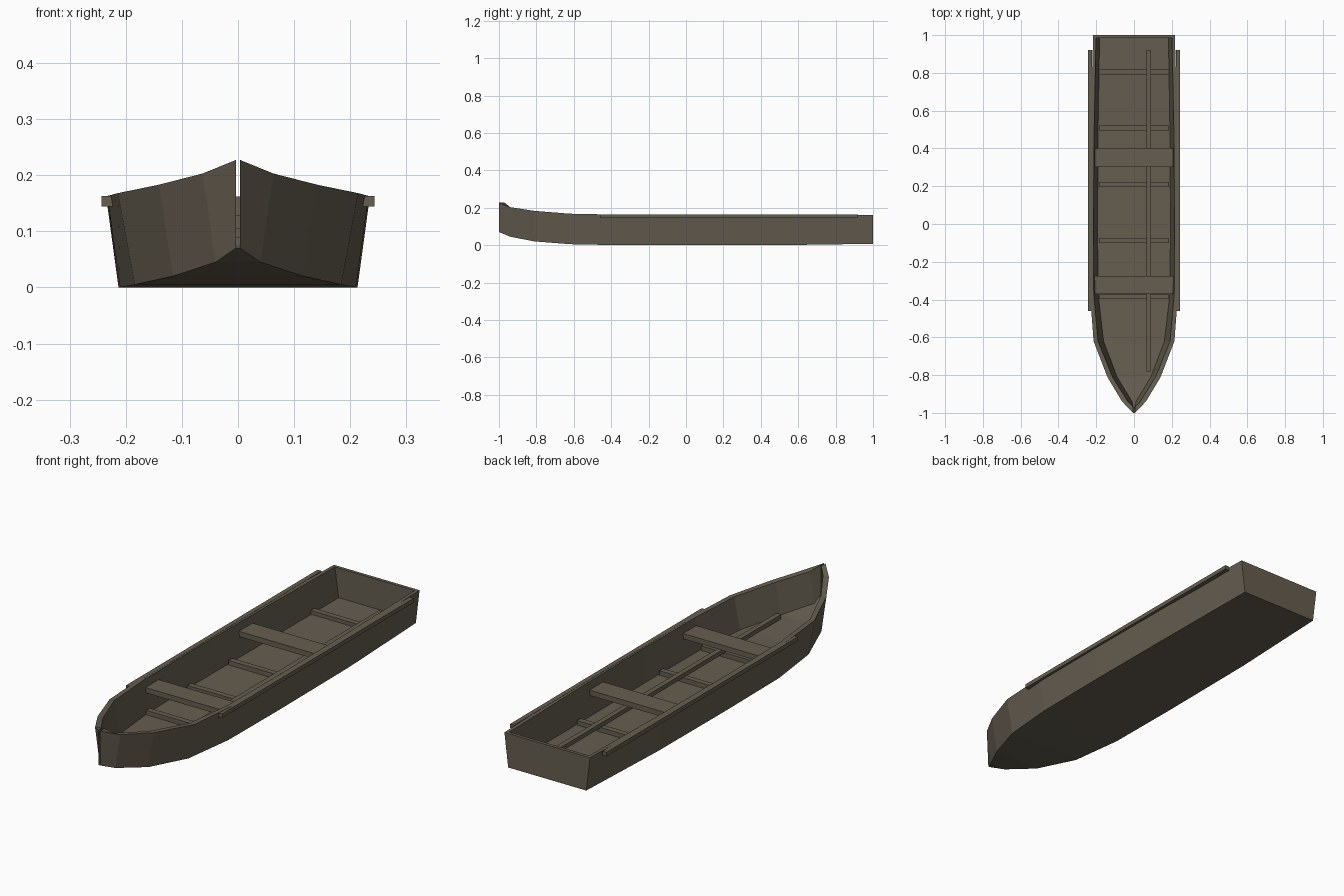
import bpy
import bmesh

cube = bpy.data.objects.get("Cube")
if cube:
    bpy.data.objects.remove(cube, do_unlink=True)

wood = bpy.data.materials.new("weathered_wood")
wood.use_nodes = True
colour = (0.13, 0.11, 0.08, 1)
wood.diffuse_color = colour
wood.node_tree.nodes["Principled BSDF"].inputs["Base Color"].default_value = colour


def make_object(name, bm):
    bmesh.ops.recalc_face_normals(bm, faces=bm.faces)
    mesh = bpy.data.meshes.new(name)
    bm.to_mesh(mesh)
    bm.free()
    mesh.materials.append(wood)
    obj = bpy.data.objects.new(name, mesh)
    bpy.context.collection.objects.link(obj)
    return obj


def box(name, x, y, z):
    """Box from (min, max) ranges on each axis."""
    bm = bmesh.new()
    bmesh.ops.create_cube(bm, size=1)
    for v in bm.verts:
        for axis, (low, high) in enumerate((x, y, z)):
            v.co[axis] = low if v.co[axis] < 0 else high
    return make_object(name, bm)


# Hull stations: y, half width at rim, half width at bottom, rim z, bottom z, wall
stations = [
    (-1.00, 0.004, 0.004, 0.227, 0.070, 0.000),
    (-0.94, 0.063, 0.040, 0.203, 0.045, 0.030),
    (-0.81, 0.141, 0.116, 0.183, 0.020, 0.027),
    (-0.62, 0.214, 0.184, 0.168, 0.005, 0.023),
    (-0.37, 0.233, 0.210, 0.163, 0.000, 0.020),
    (0.00, 0.235, 0.213, 0.162, 0.000, 0.020),
    (0.50, 0.231, 0.210, 0.162, 0.000, 0.020),
    (1.00, 0.216, 0.197, 0.162, 0.007, 0.015),
]
floor_thickness = 0.02


def section(y, rim, base, top, bottom, wall):
    """U-shaped ring of eight points: outside right to left, then inside back."""
    inner_y = y + 0.03 if wall == 0 else y
    floor_z = bottom + floor_thickness
    return [(-rim, y, top), (-base, y, bottom), (base, y, bottom), (rim, y, top),
            (rim - wall, inner_y, top), (base - wall, inner_y, floor_z),
            (wall - base, inner_y, floor_z), (wall - rim, inner_y, top)]


# Hull with an open slot at the stem
bm = bmesh.new()
rings = [[bm.verts.new(p) for p in section(*s)] for s in stations]
for a, b in zip(rings, rings[1:]):
    for i in range(8):
        j = (i + 1) % 8
        bm.faces.new((a[i], a[j], b[j], b[i]))
for ring in (rings[0], rings[-1]):
    for corners in ((0, 1, 6, 7), (1, 2, 5, 6), (2, 3, 4, 5)):
        bm.faces.new([ring[i] for i in corners])
make_object("hull", bm)

# Transom closing the stern
bm = bmesh.new()
inner = section(*stations[-1])[4:]
plate = bm.faces.new([bm.verts.new(p) for p in inner])
extruded = bmesh.ops.extrude_face_region(bm, geom=[plate], use_keep_orig=True)
for item in extruded["geom"]:
    if isinstance(item, bmesh.types.BMVert):
        item.co.y -= 0.015
make_object("transom", bm)

# Rubbing rails along both sides
for side, sign in (("left", 1), ("right", -1)):
    box(side + "_rail", sorted((sign * 0.222, sign * 0.243)), (-0.46, 0.92), (0.144, 0.163))

# Floor ribs
for i in range(5):
    y = -0.385 + i * 0.2975
    box(f"floor_rib_{i + 1}", (-0.186, 0.186), (y - 0.013, y + 0.013), (0.012, 0.041))

# Benches
for name, y in (("front_bench", (-0.37, -0.275)), ("rear_bench", (0.302, 0.4))):
    box(name, (-0.213, 0.213), y, (0.104, 0.128))

# Pole lying on the ribs
box("pole", (0.066, 0.089), (-0.78, 0.92), (0.04, 0.06))
